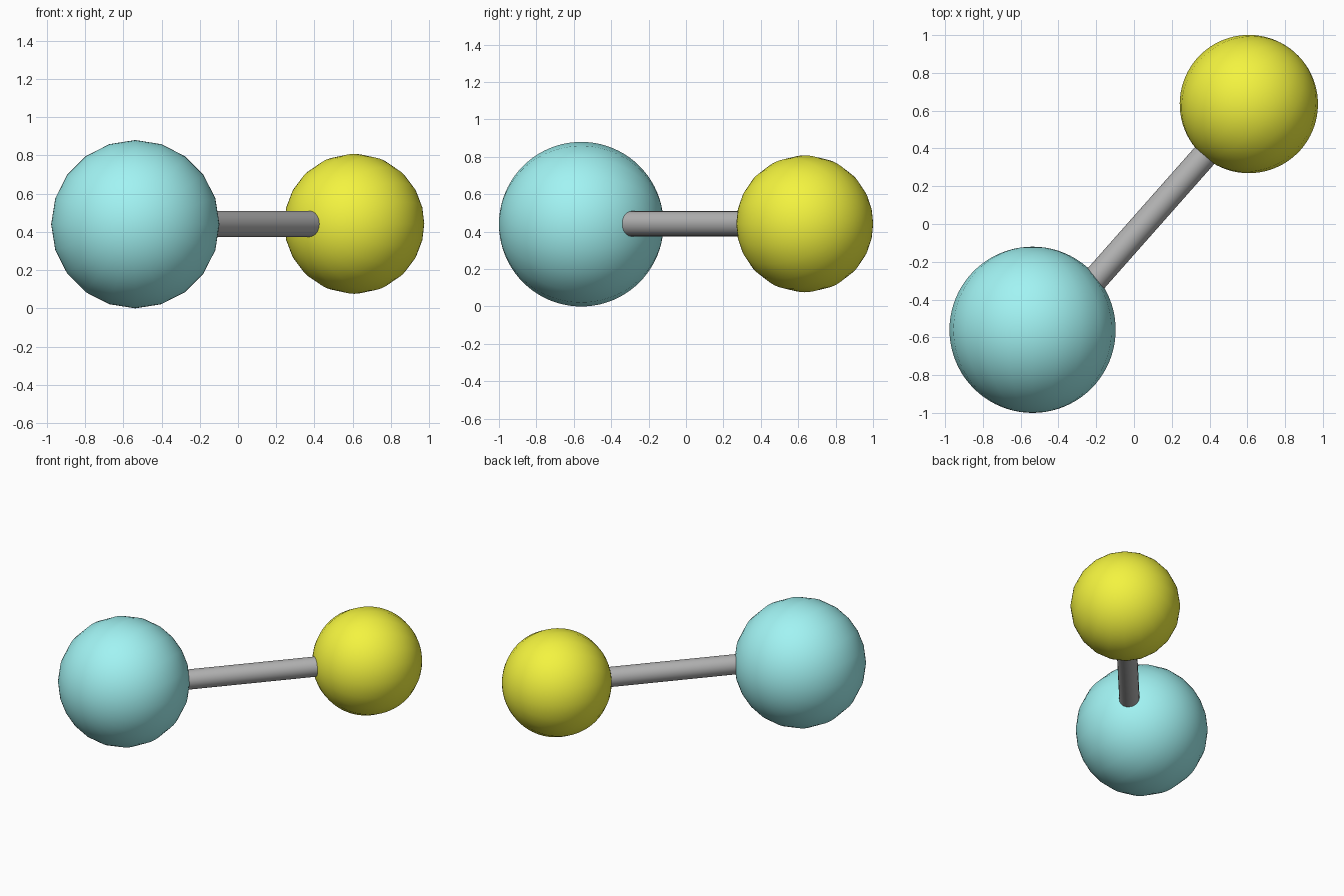
import bpy
import math
from mathutils import Vector

if "Cube" in bpy.data.objects:
    bpy.data.objects.remove(bpy.data.objects["Cube"])


def finish(obj, name, colour):
    obj.name = name
    mat = bpy.data.materials.new(name + "_colour")
    mat.diffuse_color = (*colour, 1)
    mat.use_nodes = True
    mat.node_tree.nodes["Principled BSDF"].inputs["Base Color"].default_value = mat.diffuse_color
    obj.data.materials.append(mat)
    bpy.ops.object.shade_smooth_by_angle(angle=math.radians(40))


def ball(name, centre, radius, turn, colour):
    # 20-sided ball with its poles lying level, turned about z
    bpy.ops.mesh.primitive_uv_sphere_add(
        segments=20, ring_count=40, radius=radius, location=centre,
        rotation=(math.pi / 2, 0, turn))
    finish(bpy.context.object, name, colour)


def rod(name, start, end, radius, colour):
    axis = end - start
    bpy.ops.mesh.primitive_cylinder_add(
        vertices=20, radius=radius, depth=axis.length,
        location=(start + end) / 2)
    obj = bpy.context.object
    obj.rotation_euler = axis.to_track_quat('Z', 'Y').to_euler()
    finish(obj, name, colour)


# Bond direction in the ground plane
angle = math.radians(48.5)
direction = Vector((math.cos(angle), math.sin(angle), 0))
small_centre = Vector((0.608, 0.635, 0.442))

# Two atoms
ball("large_ball", (-0.537, -0.56, 0.44), 0.44, 0, (0.36, 0.9, 0.9))
ball("small_ball", small_centre, 0.366, angle - math.pi / 2, (0.9, 0.9, 0.05))

# Connecting rod, sunk into both balls
mid = Vector((0.086, 0.037, 0.442))
rod("connecting_rod", mid - direction * 0.56, mid + direction * 0.56,
    0.068, (0.45, 0.45, 0.45))
